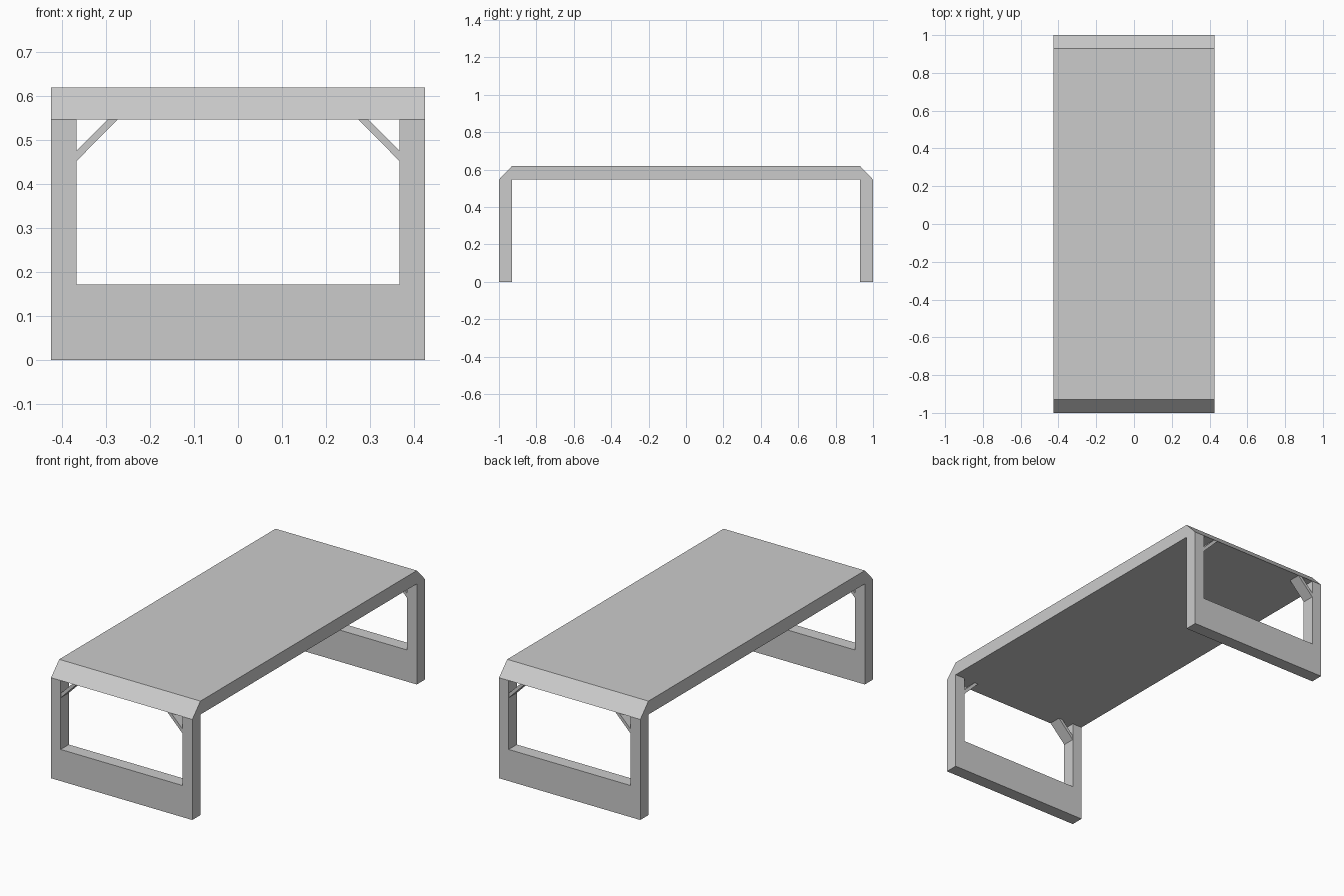
import bpy, bmesh
from mathutils import Vector

if "Cube" in bpy.data.objects:
    bpy.data.objects.remove(bpy.data.objects["Cube"])

W, WI = 0.425, 0.367      # half width, half window width
L, LI = 1.0, 0.93         # outer and inner leg faces
H, HU = 0.62, 0.547       # top and underside of the table top


def prism(name, points, offset):
    """Extrude a flat polygon along an offset vector."""
    bm = bmesh.new()
    face = bm.faces.new([bm.verts.new(p) for p in points])
    ext = bmesh.ops.extrude_face_region(bm, geom=[face])
    verts = [g for g in ext["geom"] if isinstance(g, bmesh.types.BMVert)]
    bmesh.ops.translate(bm, verts=verts, vec=Vector(offset))
    bmesh.ops.recalc_face_normals(bm, faces=bm.faces[:])
    mesh = bpy.data.meshes.new(name)
    bm.to_mesh(mesh)
    bm.free()
    obj = bpy.data.objects.new(name, mesh)
    bpy.context.collection.objects.link(obj)
    return obj


# Table top with chamfered ends
top = [(-L, HU), (L, HU), (LI, H), (-LI, H)]
prism("table_top", [(-W, y, z) for y, z in top], (2 * W, 0, 0))

# U-shaped leg frames with diagonal corner braces
frame = [(-W, 0), (W, 0), (W, HU), (WI, HU), (WI, 0.172),
         (-WI, 0.172), (-WI, HU), (-W, HU)]
brace = [(WI, 0.453), (WI, 0.477), (0.297, HU), (0.274, HU)]
for end, y in (("front", -L), ("back", LI)):
    prism(end + "_leg_frame", [(x, y, z) for x, z in frame], (0, L - LI, 0))
    for side, s in (("left", -1), ("right", 1)):
        prism(f"{end}_{side}_brace", [(s * x, y + 0.001, z) for x, z in brace],
              (0, L - LI - 0.002, 0))
